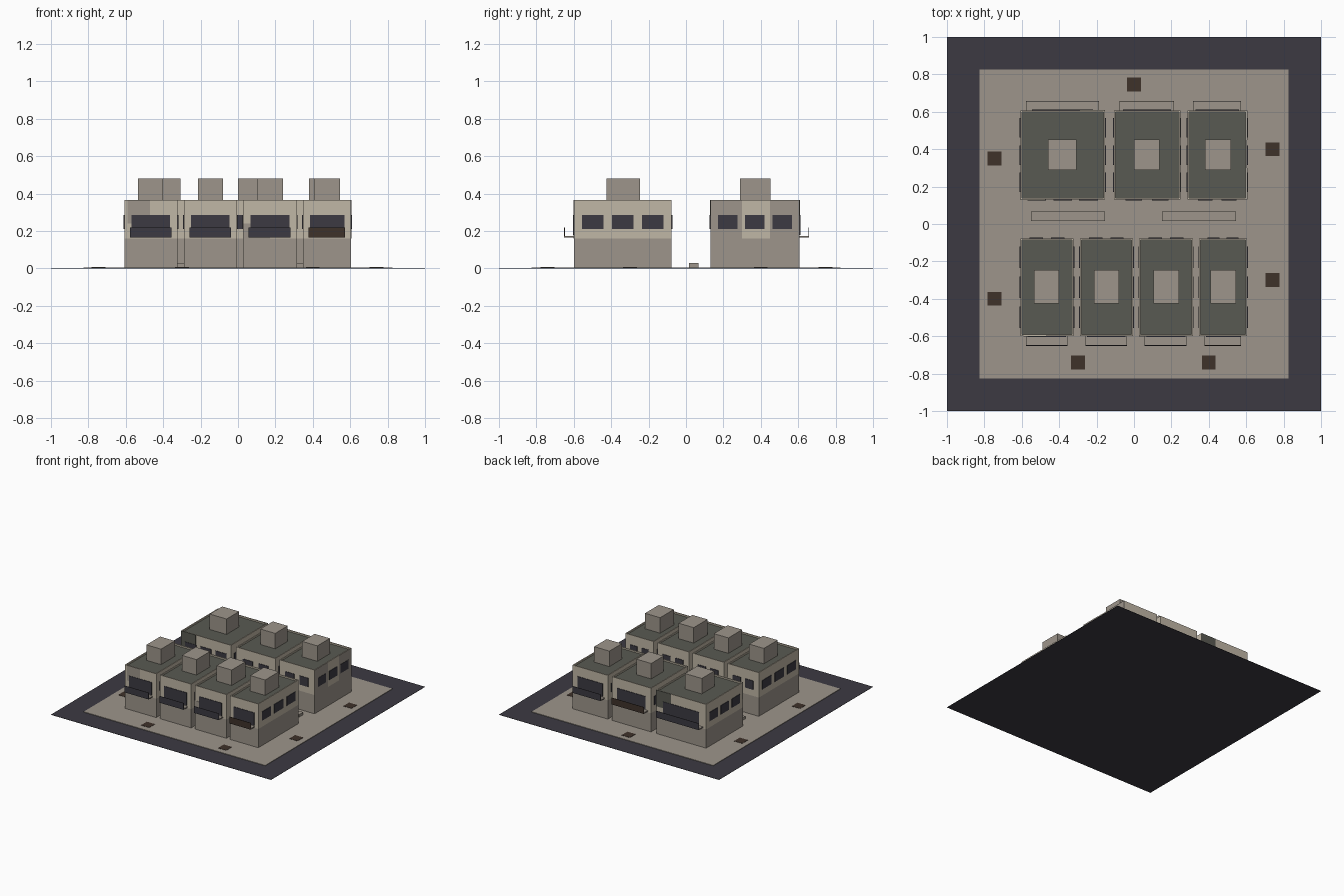
import bpy, bmesh
from mathutils import Vector

cube = bpy.data.objects.get("Cube")
if cube:
    bpy.data.objects.remove(cube, do_unlink=True)


def material(name, srgb):
    col = [((c / 255 + 0.055) / 1.055) ** 2.4 for c in srgb] + [1.0]
    m = bpy.data.materials.new(name)
    m.use_nodes = True
    m.diffuse_color = col
    m.node_tree.nodes["Principled BSDF"].inputs["Base Color"].default_value = col
    return m


ASPHALT = material("dark asphalt", (60, 58, 66))
CONCRETE = material("grey concrete", (157, 149, 139))
PLASTER = material("pale plaster", (192, 183, 166))
ROOF = material("green grey roofing", (89, 90, 82))
BROWN = material("dark brown", (62, 50, 42))


def finish(name, bm, *mats):
    me = bpy.data.meshes.new(name)
    bm.to_mesh(me)
    bm.free()
    for m in mats:
        me.materials.append(m)
    ob = bpy.data.objects.new(name, me)
    bpy.context.collection.objects.link(ob)
    return ob


def box_mesh(lo, hi):
    bm = bmesh.new()
    bmesh.ops.create_cube(bm, size=1)
    lo, hi = Vector(lo), Vector(hi)
    for v in bm.verts:
        v.co = (lo + hi) / 2 + v.co * (hi - lo)
    return bm


def box(name, lo, hi, mat):
    return finish(name, box_mesh(lo, hi), mat)


def plate(name, axis, pos, sign, a, b, z0, z1, mat, t=0.004):
    """Thin panel on a wall: axis is the wall's normal, sign its direction."""
    p, q = sorted((pos - sign * 0.002, pos + sign * t))
    if axis == "x":
        return box(name, (p, a, z0), (q, b, z1), mat)
    return box(name, (a, p, z0), (b, q, z1), mat)


FLOOR, TOP = 0.16, 0.365
WIN_LOW, WIN_HIGH = 0.212, 0.285


def window_row(axis, pos, sign, a, b, centres, width):
    for c in centres:
        m, h = a + (b - a) * c, (b - a) * width / 2
        plate("small_window", axis, pos, sign, m - h, m + h, WIN_LOW, WIN_HIGH, ASPHALT)


def building(x0, x1, y0, y1, front, rail_mat, box_x, box_y):
    box("ground_storey", (x0, y0, 0.004), (x1, y1, FLOOR), CONCRETE)

    # Upper storey with a parapet around a sunken roof
    bm = box_mesh((x0, y0, FLOOR), (x1, y1, TOP))
    top = max(bm.faces, key=lambda f: f.calc_center_median().z)
    bmesh.ops.inset_region(bm, faces=[top], thickness=0.012)
    sunk = bmesh.ops.extrude_face_region(bm, geom=[top])["geom"]
    bmesh.ops.delete(bm, geom=[top], context="FACES_ONLY")
    for g in sunk:
        if isinstance(g, bmesh.types.BMVert):
            g.co.z -= 0.012
        elif isinstance(g, bmesh.types.BMFace):
            g.material_index = 1
    bmesh.ops.recalc_face_normals(bm, faces=bm.faces)
    finish("upper_storey", bm, PLASTER, ROOF)

    # Stair hut on the roof
    box("roof_hut", (box_x[0], box_y[0], TOP - 0.014), (box_x[1], box_y[1], 0.48), CONCRETE)

    # Street side: wide window, balcony slab and railing
    wall, inner = (y0, y1) if front < 0 else (y1, y0)
    w = x1 - x0
    plate("wide_window", "y", wall, front, x0 + w * 0.14, x1 - w * 0.14, 0.18, WIN_HIGH, ASPHALT)
    a, b = x0 + 0.03, x1 - 0.033
    ya, yb = sorted((wall, wall + front * 0.05))
    box("balcony_slab", (a, ya, 0.165), (b, yb, 0.174), CONCRETE)
    plate("balcony_railing", "y", wall + front * 0.05, front, a, b, 0.165, 0.22, rail_mat, 0.001)

    # Courtyard side and both end walls
    if w > 0.4:
        window_row("y", inner, -front, x0, x1, (0.195, 0.5, 0.805), 0.22)
    else:
        window_row("y", inner, -front, x0, x1, (0.3, 0.7), 0.25)
    for pos, sign in ((x0, -1), (x1, 1)):
        window_row("x", pos, sign, y0, y1, (0.195, 0.5, 0.805), 0.22)


# Ground
box("road", (-1, -1, 0), (1, 1, 0.002), ASPHALT)
box("pavement", (-0.825, -0.825, 0.002), (0.825, 0.825, 0.006), CONCRETE)

# Front row of houses
for x0, x1, hut, rail in (
        (-0.608, -0.323, (-0.535, -0.402), ASPHALT),
        (-0.29, -0.005, (-0.213, -0.08), ASPHALT),
        (0.027, 0.315, (0.103, 0.24), ASPHALT),
        (0.348, 0.605, (0.408, 0.545), BROWN)):
    building(x0, x1, -0.6, -0.077, -1, rail, hut, (-0.425, -0.247))

# Back row of houses
for x0, x1, hut, rail in (
        (-0.608, -0.155, (-0.46, -0.307), ASPHALT),
        (-0.108, 0.248, (0.0, 0.135), BROWN),
        (0.285, 0.605, (0.38, 0.518), ASPHALT)):
    building(x0, x1, 0.13, 0.607, 1, rail, hut, (0.29, 0.452))

# Repaired wall patches
for axis, pos, sign, a, b, z0, z1, mat in (
        ("x", 0.605, 1, 0.13, 0.3, FLOOR, TOP, CONCRETE),
        ("x", 0.605, 1, 0.448, 0.607, FLOOR, TOP, CONCRETE),
        ("y", -0.6, -1, -0.59, -0.47, 0.24, TOP, CONCRETE),
        ("y", -0.6, -1, 0.027, 0.17, FLOOR, 0.24, CONCRETE),
        ("y", 0.13, -1, -0.608, -0.475, 0.23, TOP, ROOF),
        ("y", 0.607, 1, -0.29, -0.155, 0.23, TOP, ROOF)):
    plate("wall_patch", axis, pos, sign, a, b, z0, z1, mat, 0.0015)

# Low courtyard benches
for x0, x1 in ((-0.55, -0.155), (0.15, 0.545)):
    box("courtyard_bench", (x0, 0.015, 0.004), (x1, 0.068, 0.028), CONCRETE)

# Dark ground covers set in the pavement
for x, y in ((0, 0.745), (-0.745, 0.35), (0.74, 0.4), (-0.745, -0.4),
             (0.74, -0.3), (-0.3, -0.74), (0.4, -0.74)):
    box("ground_cover", (x - 0.037, y - 0.037, 0.004), (x + 0.037, y + 0.037, 0.008), BROWN)
